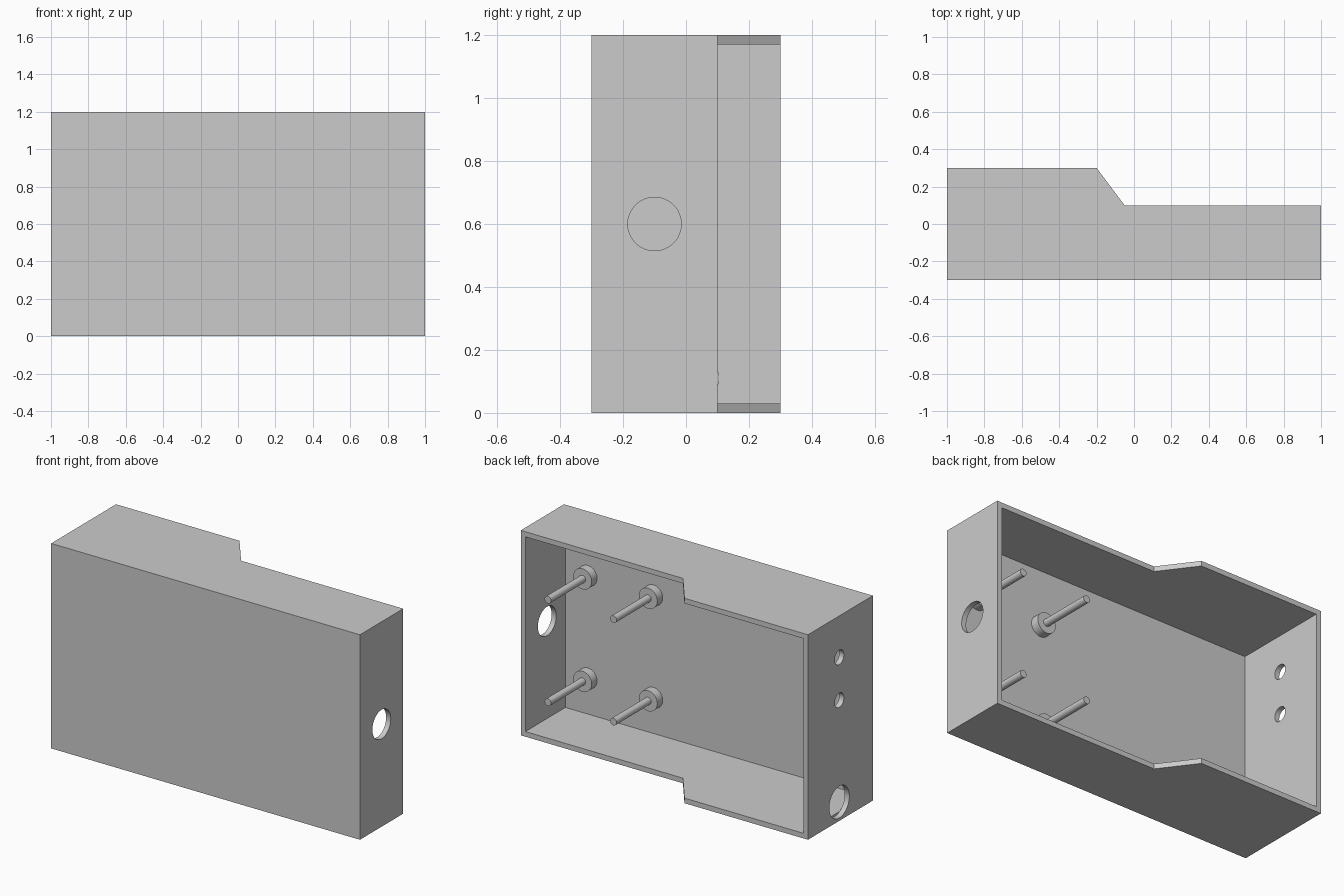
import bpy
import bmesh
from math import pi
from mathutils import Matrix

cube = bpy.data.objects.get("Cube")
if cube:
    bpy.data.objects.remove(cube, do_unlink=True)

WALL = 0.03
HEIGHT = 1.2

grey = bpy.data.materials.new("plain grey")
grey.use_nodes = True
grey.diffuse_color = (0.6, 0.6, 0.6, 1)
grey.node_tree.nodes["Principled BSDF"].inputs["Base Color"].default_value = (0.6, 0.6, 0.6, 1)


def make_object(name, bm):
    bmesh.ops.recalc_face_normals(bm, faces=bm.faces)
    mesh = bpy.data.meshes.new(name)
    bm.to_mesh(mesh)
    bm.free()
    mesh.materials.append(grey)
    obj = bpy.data.objects.new(name, mesh)
    bpy.context.collection.objects.link(obj)
    return obj


def prism(name, outline, z0, z1):
    """Extrude an outline in x, y from z0 up to z1."""
    bm = bmesh.new()
    base = bm.faces.new([bm.verts.new((x, y, z0)) for x, y in outline])
    top = bmesh.ops.extrude_face_region(bm, geom=[base])["geom"]
    verts = [v for v in top if isinstance(v, bmesh.types.BMVert)]
    bmesh.ops.translate(bm, verts=verts, vec=(0, 0, z1 - z0))
    return make_object(name, bm)


def cylinder(name, centre, radius, depth, axis):
    turn = Matrix.Rotation(pi / 2, 4, "Y" if axis == "x" else "X")
    bm = bmesh.new()
    bmesh.ops.create_cone(bm, cap_ends=True, segments=48, radius1=radius, radius2=radius,
                          depth=depth, matrix=Matrix.Translation(centre) @ turn)
    return make_object(name, bm)


def smooth(obj):
    bpy.ops.object.select_all(action="DESELECT")
    obj.select_set(True)
    bpy.context.view_layer.objects.active = obj
    bpy.ops.object.shade_smooth_by_angle(angle=pi / 6)


def cut(target, cutter):
    mod = target.modifiers.new(cutter.name, "BOOLEAN")
    mod.operation = "DIFFERENCE"
    mod.solver = "EXACT"
    mod.object = cutter
    bpy.context.view_layer.objects.active = target
    bpy.ops.object.modifier_apply(modifier=mod.name)
    bpy.data.objects.remove(cutter, do_unlink=True)


# Stepped shell, open at the back
case = prism("case_shell", [(-1, -0.3), (1, -0.3), (1, 0.1), (-0.05, 0.1), (-0.2, 0.3), (-1, 0.3)],
             0, HEIGHT)
inner = 1 - WALL
floor = -0.3 + WALL
cut(case, prism("cavity", [(-inner, floor), (inner, floor), (inner, 0.5), (-inner, 0.5)],
                WALL, HEIGHT - WALL))

# Cable and socket holes in the side walls: x, y, z, radius
for x, y, z, radius in [(1, -0.1, 0.6, 0.085), (-1, 0.01, 0.11, 0.093),
                        (-1, 0.01, 0.706, 0.042), (-1, 0.01, 0.957, 0.042)]:
    cut(case, cylinder("hole", (x, y, z), radius, 2 * WALL, "x"))
smooth(case)

# Four mounting bosses, each with a long pin
for side, x in (("left", 0.825), ("right", 0.4)):
    for level, z in (("lower", 0.24), ("upper", 0.84)):
        boss = cylinder(f"{level}_{side}_boss", (x, floor + 0.025, z), 0.06, 0.05, "y")
        pin = cylinder(f"{level}_{side}_pin", (x, (floor + 0.1) / 2, z), 0.021, 0.1 - floor, "y")
        smooth(boss)
        smooth(pin)
